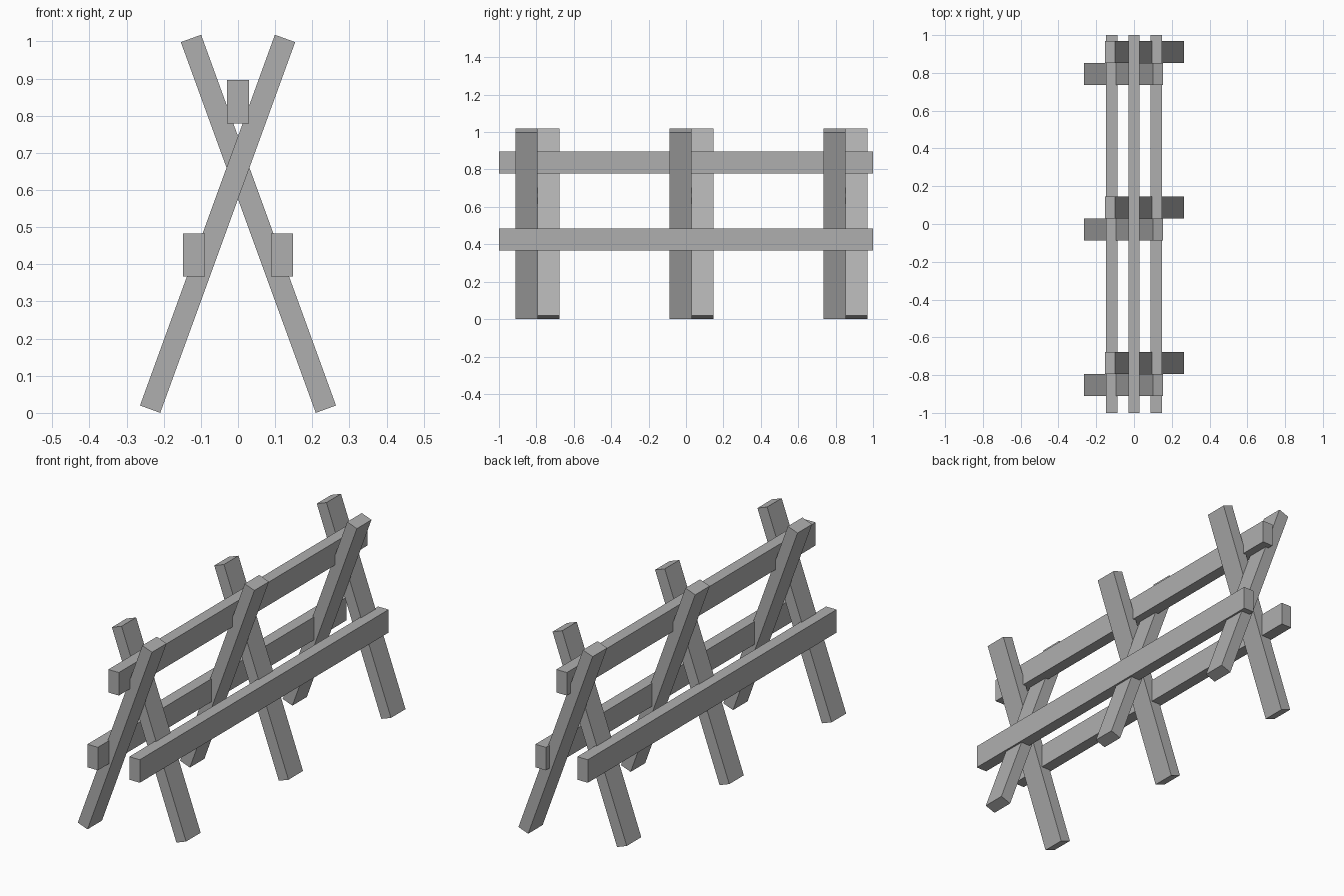
import bpy, bmesh
from math import radians
from mathutils import Matrix

if "Cube" in bpy.data.objects:
    bpy.data.objects.remove(bpy.data.objects["Cube"])

# Dark grey timber
timber = bpy.data.materials.new("dark_timber")
timber.diffuse_color = (0.43, 0.43, 0.43, 1.0)
timber.use_nodes = True
timber.node_tree.nodes["Principled BSDF"].inputs["Base Color"].default_value = timber.diffuse_color


def beam(name, size, loc, tilt=0.0):
    """Rectangular timber, tilted about the y axis."""
    bm = bmesh.new()
    bmesh.ops.create_cube(bm, size=1.0, matrix=Matrix.Diagonal((*size, 1.0)))
    mesh = bpy.data.meshes.new(name)
    bm.to_mesh(mesh)
    bm.free()
    mesh.materials.append(timber)
    ob = bpy.data.objects.new(name, mesh)
    ob.location = loc
    ob.rotation_euler.y = radians(tilt)
    bpy.context.collection.objects.link(ob)
    return ob


# Three pairs of crossed legs, lying side by side along y
LEG = (0.058, 0.117, 1.062)
for i, y in enumerate((-0.794, 0.029, 0.853), 1):
    beam(f"left_foot_leg_{i}", LEG, (-0.055, y - 0.0585, 0.509), 20)
    beam(f"right_foot_leg_{i}", LEG, (0.055, y + 0.0585, 0.509), -20)

# Long rails: one in the upper crotch, one on each side
RAIL = (0.059, 2.0, 0.117)
beam("top_rail", RAIL, (0, 0, 0.837))
for name, side in (("left", -1), ("right", 1)):
    beam(f"{name}_side_rail", RAIL, (side * 0.118, 0, 0.425))
